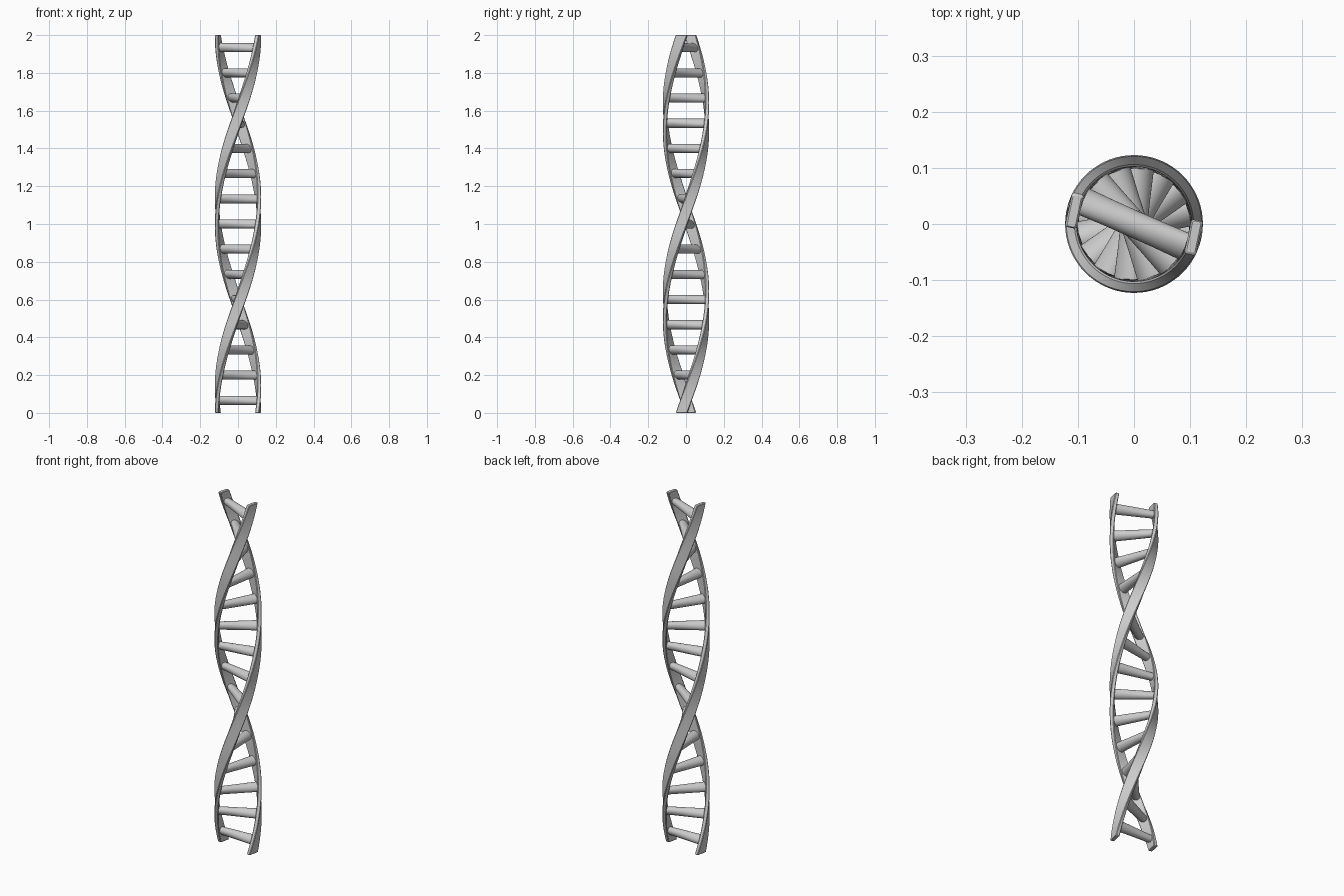
import bpy, bmesh, math

if "Cube" in bpy.data.objects:
    bpy.data.objects.remove(bpy.data.objects["Cube"])

HEIGHT = 2.0
START = math.radians(-12)      # angle of the strands at the ground
RATE = math.pi                 # twist per unit of height (one full turn)
RUNGS = 15
RUNG_R = 0.024


def twist(x, y, z):
    a = START + RATE * z
    return (x * math.cos(a) - y * math.sin(a), x * math.sin(a) + y * math.cos(a), z)


def loft(name, rings):
    # skin a list of point rings, cap both ends, twist around the z axis
    bm = bmesh.new()
    loops = [[bm.verts.new(twist(*p)) for p in ring] for ring in rings]
    n = len(loops[0])
    for a, b in zip(loops, loops[1:]):
        for i in range(n):
            j = (i + 1) % n
            bm.faces.new((a[i], a[j], b[j], b[i]))
    bm.faces.new(loops[0][::-1])
    bm.faces.new(loops[-1])
    bmesh.ops.recalc_face_normals(bm, faces=bm.faces)
    me = bpy.data.meshes.new(name)
    bm.to_mesh(me)
    bm.free()
    ob = bpy.data.objects.new(name, me)
    bpy.context.collection.objects.link(ob)
    bpy.ops.object.select_all(action='DESELECT')
    ob.select_set(True)
    bpy.context.view_layer.objects.active = ob
    bpy.ops.object.shade_smooth_by_angle(angle=math.radians(30))
    return ob


def strap_section(side, z, inset=0.0):
    # chamfered rectangle, long side tangential
    hx, hy, c, cx = 0.0105 - inset, 0.031 - inset, 0.003, 0.109
    pts = [(hx, hy - c), (hx - c, hy), (c - hx, hy), (-hx, hy - c),
           (-hx, c - hy), (c - hx, -hy), (hx - c, -hy), (hx, c - hy)]
    return [(side * (cx + x), side * y, z) for x, y in pts]


# two twisted side strands
for side, label in ((1, "strand_a"), (-1, "strand_b")):
    b = 0.003
    rings = [strap_section(side, 0, b)]
    rings += [strap_section(side, b + (HEIGHT - 2 * b) * i / 72) for i in range(73)]
    rings.append(strap_section(side, HEIGHT, b))
    loft(label, rings)

# rungs spanning the strands, following the same twist
for k in range(RUNGS):
    zc = (k + 0.5) * HEIGHT / RUNGS
    rings = []
    for x in (-0.101, -0.05, 0, 0.05, 0.101):
        rings.append([(x, RUNG_R * math.cos(t), zc + RUNG_R * math.sin(t))
                      for t in (2 * math.pi * i / 24 for i in range(24))])
    loft(f"rung_{k + 1:02d}", rings)
